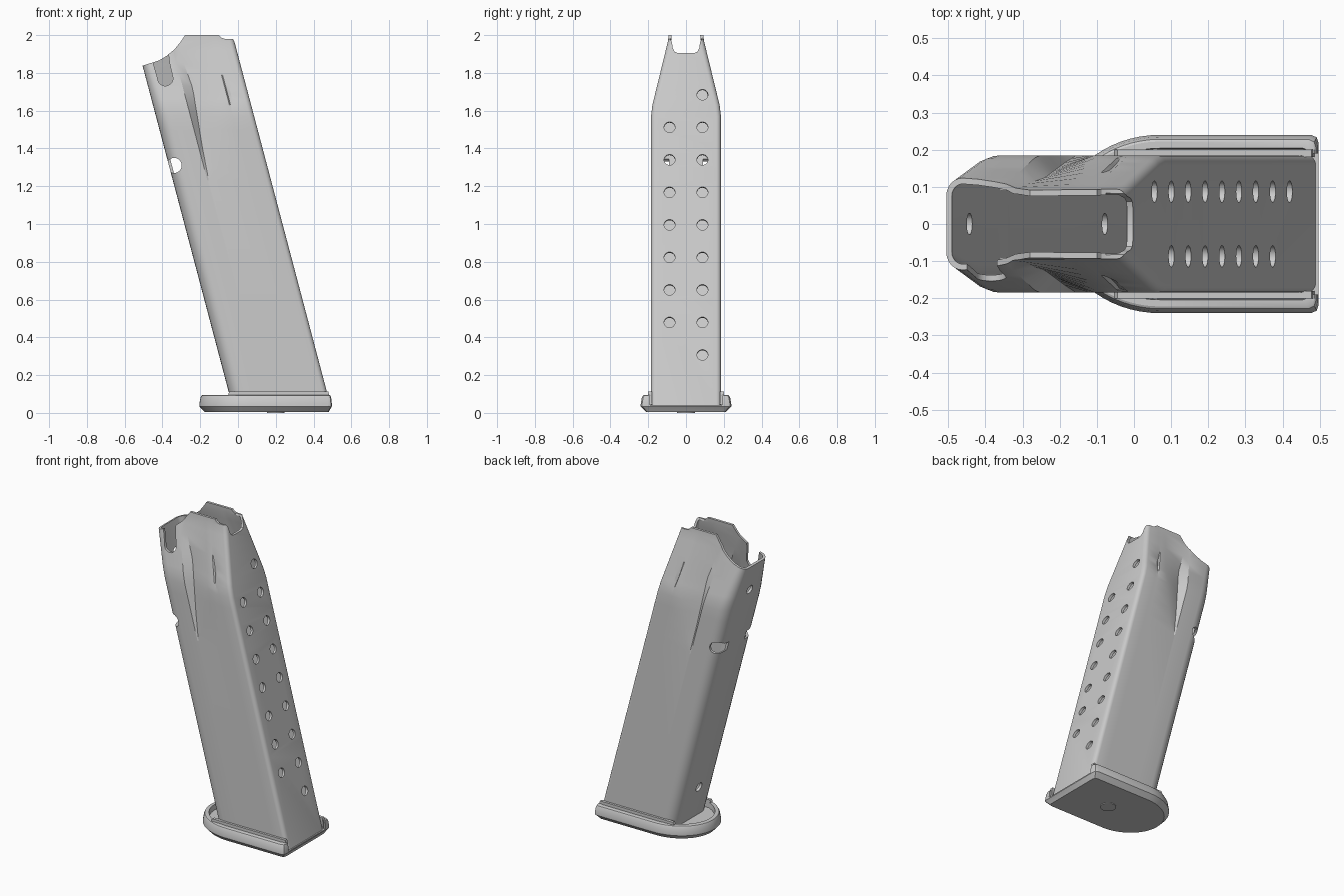
import bpy, bmesh, math
from mathutils import Vector, Matrix

if "Cube" in bpy.data.objects:
    bpy.data.objects.remove(bpy.data.objects["Cube"])

K = 0.264          # lean of the body: x shifts by -K per unit of height
T = 0.016          # wall thickness


def interp(tab, z):
    if z <= tab[0][0]:
        return tab[0][1]
    for (a, va), (b, vb) in zip(tab, tab[1:]):
        if z <= b:
            return va + (vb - va) * (z - a) / (b - a)
    return tab[-1][1]


def finish(name, bm, hide=False):
    bmesh.ops.recalc_face_normals(bm, faces=bm.faces[:])
    me = bpy.data.meshes.new(name)
    bm.to_mesh(me)
    bm.free()
    ob = bpy.data.objects.new(name, me)
    bpy.context.collection.objects.link(ob)
    ob.hide_render = hide
    return ob


def loft(rings):
    """Closed skin through rings of equal point count, capped at both ends."""
    bm = bmesh.new()
    vs = [[bm.verts.new(p) for p in r] for r in rings]
    n = len(vs[0])
    for a, b in zip(vs, vs[1:]):
        for i in range(n):
            bm.faces.new((a[i], a[(i + 1) % n], b[(i + 1) % n], b[i]))
    bm.faces.new(vs[0])
    bm.faces.new(vs[-1])
    return bm


def prism(bm, pts, vec):
    a = [bm.verts.new(p) for p in pts]
    b = [bm.verts.new(Vector(p) + Vector(vec)) for p in pts]
    n = len(a)
    bm.faces.new(a)
    bm.faces.new(b)
    for i in range(n):
        bm.faces.new((a[i], a[(i + 1) % n], b[(i + 1) % n], b[i]))


def cylinder(bm, centre, axis, r, depth, seg=24):
    rot = Vector((0, 0, 1)).rotation_difference(Vector(axis)).to_matrix().to_4x4()
    bmesh.ops.create_cone(bm, cap_ends=True, segments=seg, radius1=r, radius2=r,
                          depth=depth, matrix=Matrix.Translation(centre) @ rot)


def cut(ob, cutter):
    m = ob.modifiers.new("cut", 'BOOLEAN')
    m.operation = 'DIFFERENCE'
    m.solver = 'EXACT'
    m.object = cutter
    bpy.context.view_layer.objects.active = ob
    bpy.ops.object.modifier_apply(modifier=m.name)
    bpy.data.objects.remove(cutter)


def smooth(ob, deg=25):
    bpy.ops.object.select_all(action='DESELECT')
    ob.select_set(True)
    bpy.context.view_layer.objects.active = ob
    bpy.ops.object.shade_smooth_by_angle(angle=math.radians(deg))


def mirror_ring(half, z, lean=0.0):
    pts = half + [(x, -y) for x, y in reversed(half)]
    return [(x - lean * z, y, z) for x, y in pts]


# Hollow leaning body, with stamped side grooves near the top
WIDE = [(1.57, .185), (1.63, .178), (1.97, .095), (2.05, .088)]
NARROW = [(1.23, .185), (1.95, .096), (2.05, .086)]
GROOVE = [(1.23, .170), (1.4, .182), (1.72, .214), (1.92, .195)]
FACET = [(1.23, .175), (1.3, .22), (1.65, .335), (1.8, .345), (2.05, .36)]
DENT = [(1.6, 0), (1.66, .009), (1.73, .009), (1.79, 0)]


def body_ring(z, t):
    w = interp(WIDE, z)
    rl, rr = .075 * w / .185 - t, .025 - t
    lo, hi, w_in = -.02 + t, .5 - t, w - t
    half = []
    for i in range(7):
        a = math.pi / 2 * i / 6
        half.append((lo + rl - rl * math.cos(a), w_in - rl + rl * math.sin(a)))
    half.append((.163, w_in))
    half.append((interp(GROOVE, z), min(w, interp(NARROW, z)) - t))
    half.append((interp(FACET, z), w_in))
    half += [(.385, w_in), (.391, w_in - interp(DENT, z)), (.408, w_in)]
    for i in range(5):
        a = math.pi / 2 * i / 4
        half.append((hi - rr + rr * math.sin(a), w_in - rr + rr * math.cos(a)))
    return mirror_ring(half, z, K)


levels = [.6, 1.23, 1.3, 1.4, 1.5, 1.57, 1.6, 1.63, 1.66, 1.69, 1.73, 1.79, 1.85, 1.92, 1.97, 2.04]
outer = [body_ring(z, 0) for z in [.04] + levels]
inner = [body_ring(z, T) for z in [.06] + levels]
body = finish("body_shell", loft(outer + inner[::-1]))

# Round witness holes in the front and back walls, and corner notches
bm = bmesh.new()
normal = (1, 0, K)
for i in range(9):
    z = .305 + .1722 * i
    for y in ([.087] if i in (0, 8) else [.087, -.087]):
        cylinder(bm, (.492 - K * z, y, z), normal, .029, .06)
for z in (.28, 1.66):
    cylinder(bm, (-.012 - K * z, 0, z), normal, .029, .06)
for s in (-1, 1):
    cylinder(bm, (-.338, s * .19, 1.31), (0, 1, 0), .04, .2)
cut(body, finish("hole_cutter", bm, True))

# Curved top edge seen from the side
bm = bmesh.new()
top = [(-.7, 1.79), (-.5, 1.84), (-.42, 1.865), (-.375, 1.892), (-.335, 1.926), (-.305, 1.963),
       (-.28, 2.0), (-.1, 2.0), (-.088, 1.986), (-.07, 1.98), (.2, 1.978), (.2, 2.3), (-.7, 2.3)]
prism(bm, [(x, -.4, z) for x, z in top], (0, .8, 0))
cut(body, finish("top_cutter", bm, True))

# U notch in the front wall and side slot on one side
bm = bmesh.new()
u = [(.092, 2.1), (.085, 1.985), (.074, 1.96), (.07, 1.93), (.06, 1.912), (.04, 1.904)]
prism(bm, [(-.075, y, z) for y, z in u + [(-y, z) for y, z in reversed(u)]], (.2, 0, 0))
slot = [(-.385 + .041 * math.cos(a), 1.772 + .041 * math.sin(a))
        for a in [math.pi * (1 + i / 10) for i in range(11)]]
slot += [(-.362, 1.85), (-.375, 1.95), (-.47, 1.95), (-.448, 1.85)]
prism(bm, [(x, -.3, z) for x, z in slot], (0, .25, 0))
cut(body, finish("slot_cutter", bm, True))
smooth(body)


# Base plate: rounded at the back, with a raised rim open at the front
def base_ring(z, t):
    half = []
    for i in range(17):
        a = math.pi / 2 * (i + .25) / 16.25
        half.append((.07 - (.275 - t) * math.cos(a), (.24 - t) * math.sin(a)))
    f = .497 - .6 * t
    half += [(f - .02, .24 - t), (f - .005, .233 - t), (f, .218 - t)]
    return mirror_ring(half, z)


plate = finish("base_plate", loft([base_ring(*p) for p in
               [(.005, .028), (.035, 0), (.045, 0), (.08, .006), (.092, .012),
                (.095, .018), (.095, .036), (.06, .038)]]))
bm = bmesh.new()
prism(bm, [(.3, -.19, .042), (.6, -.19, .042), (.6, .19, .042), (.3, .19, .042)], (0, 0, .2))
cut(plate, finish("front_opening_cutter", bm, True))
smooth(plate)

# Thin side rails where the body meets the plate
bm = bmesh.new()
for s in (-1, 1):
    prism(bm, [(-.03, s * .18, .045), (.486, s * .18, .045), (.482, s * .18, .098),
               (.478, s * .18, .112), (-.045, s * .18, .112), (-.052, s * .18, .098)], (0, s * .02, 0))
finish("side_rails", bm)

# Round button under the plate
bm = bmesh.new()
cylinder(bm, (.2, 0, .005), (0, 0, 1), .047, .01, 32)
smooth(finish("bottom_button", bm))
